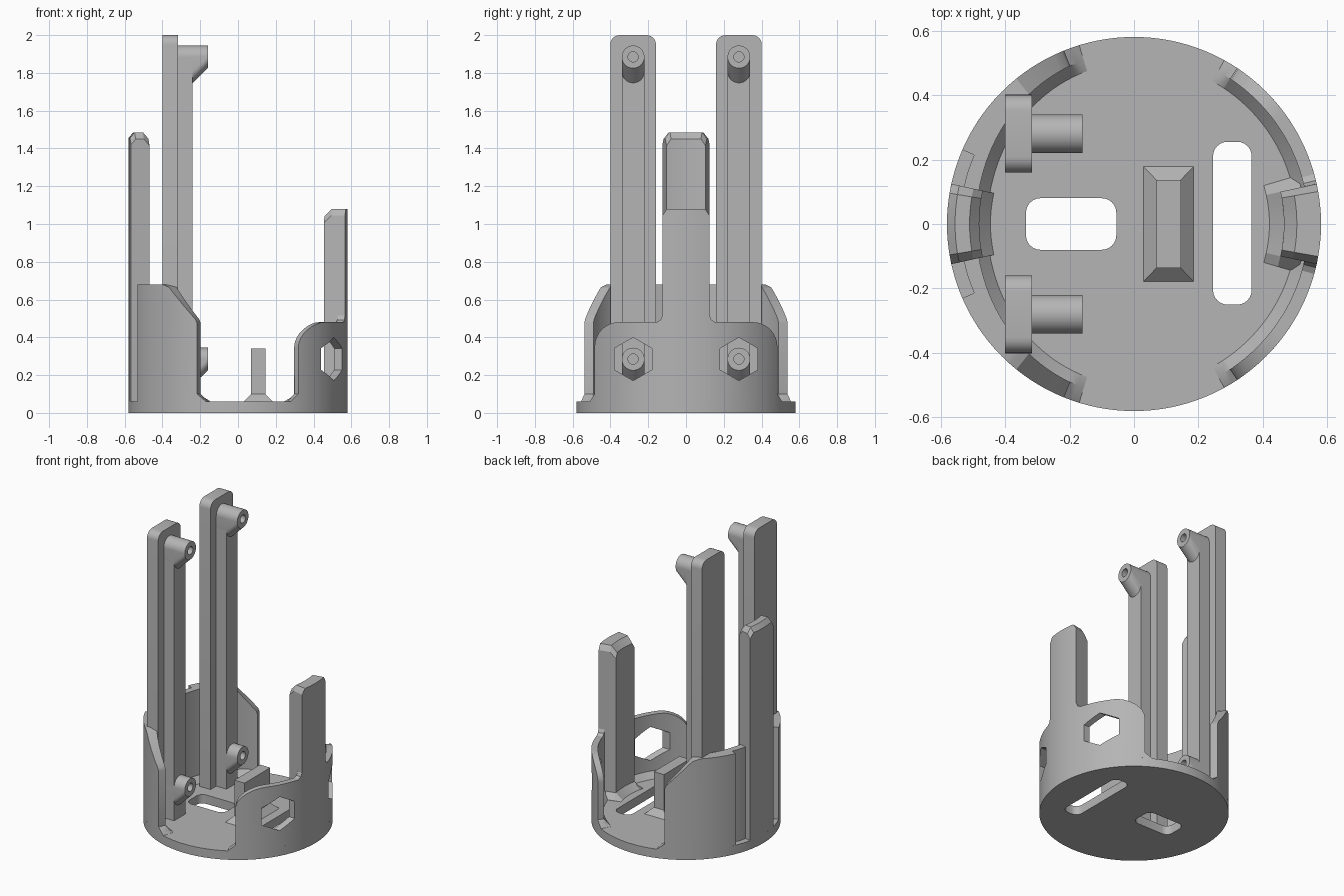
import bpy, bmesh
from math import sin, cos, asin, acos, pi, radians, degrees
from mathutils import Vector

cube = bpy.data.objects.get("Cube")
if cube:
    bpy.data.objects.remove(cube, do_unlink=True)

grey = bpy.data.materials.new("plain grey")
grey.use_nodes = True
grey.diffuse_color = (0.46, 0.46, 0.46, 1)
grey.node_tree.nodes["Principled BSDF"].inputs["Base Color"].default_value = (0.46, 0.46, 0.46, 1)

R, FLOOR = 0.58, 0.06


def finish(name, bm):
    bmesh.ops.remove_doubles(bm, verts=bm.verts, dist=1e-5)
    bmesh.ops.recalc_face_normals(bm, faces=bm.faces)
    mesh = bpy.data.meshes.new(name)
    bm.to_mesh(mesh)
    bm.free()
    mesh.materials.append(grey)
    ob = bpy.data.objects.new(name, mesh)
    bpy.context.collection.objects.link(ob)
    return ob


def loft(name, rings):
    """Skin a row of equal point rings and cap both ends."""
    bm = bmesh.new()
    rows = [[bm.verts.new(p) for p in ring] for ring in rings]
    n = len(rows[0])
    for a, b in zip(rows, rows[1:]):
        for i in range(n):
            j = (i + 1) % n
            bm.faces.new((a[i], a[j], b[j], b[i]))
    bm.faces.new(rows[0])
    bm.faces.new(rows[-1])
    return finish(name, bm)


def circle(cu, cv, r, n, start=0.0):
    return [(cu + r * cos(start + 2 * pi * i / n), cv + r * sin(start + 2 * pi * i / n)) for i in range(n)]


def rounded(u0, u1, v0, v1, r, corners=(1, 1, 1, 1), n=6):
    """Rectangle outline with chosen corners rounded, counted from upper right."""
    pts = []
    spots = [(u1, v1, -1, -1), (u0, v1, 1, -1), (u0, v0, 1, 1), (u1, v0, -1, 1)]
    for k, (u, v, su, sv) in enumerate(spots):
        if not corners[k]:
            pts.append((u, v))
            continue
        for i in range(n + 1):
            a = (k + i / n) * pi / 2
            pts.append((u + su * r + r * cos(a), v + sv * r + r * sin(a)))
    return pts


def prism_x(name, outline, x0, x1):
    return loft(name, [[(x, y, z) for y, z in outline] for x in (x0, x1)])


def prism_z(name, outline, z0, z1):
    return loft(name, [[(x, y, z) for x, y in outline] for z in (z0, z1)])


def cut(ob, cutter):
    cutter.hide_render = True
    mod = ob.modifiers.new("cut", "BOOLEAN")
    mod.operation, mod.solver, mod.object = "DIFFERENCE", "EXACT", cutter
    bpy.context.view_layer.objects.active = ob
    bpy.ops.object.modifier_apply(modifier=mod.name)
    bpy.data.objects.remove(cutter, do_unlink=True)


def sweep(name, side, keys, profile):
    """Sweep a radial profile around the rim, mirrored about the x axis.
    keys: (angle, top height, variant); side: +1 for right of centre, -1 for left."""
    half = [keys[0]]
    for (a0, t0, v0), (a1, t1, v1) in zip(keys, keys[1:]):
        n = max(1, round((a1 - a0) / 2.8))
        for i in range(1, n + 1):
            f = i / n
            half.append((a0 + (a1 - a0) * f, t0 + (t1 - t0) * f, v1 if i == n else v0))
    full = [(-a, t, v) for a, t, v in reversed(half)] + half[1:]
    return loft(name, [[(side * r * cos(radians(a)), r * sin(radians(a)), z)
                        for r, z in profile(a, t, v)] for a, t, v in full])


# Round base plate with two slots
base = prism_z("base_plate", circle(0, 0, R, 128), 0, FLOOR)
cut(base, prism_z("slot_cutter", rounded(-0.335, -0.055, -0.08, 0.08, 0.045), -0.1, 0.2))
cut(base, prism_z("slot_cutter", rounded(0.245, 0.365, -0.25, 0.255, 0.045), -0.1, 0.2))


# Tall wall on the left side of the plan, with a shallow outer recess
def tall_profile(a, top, recessed):
    inner = 0.535 - 0.045 * cos(radians(a)) ** 2
    outer = 0.54 if recessed else R
    return [(outer, FLOOR), (outer, top), (inner, top),
            (inner, min(0.1, top)), (inner - 0.035, FLOOR)]


def angle_x(x):
    return degrees(acos(x / R))


def angle_y(y):
    return degrees(asin(y / R))


recess = angle_y(0.23)
sweep("tall_wall", -1, [
    (0, 0.68, True), (recess, 0.68, True), (recess, 0.68, False),
    (angle_x(0.40), 0.68, False), (angle_x(0.365), 0.665, False),
    (angle_x(0.225), 0.495, False), (angle_x(0.217), 0.475, False),
    (angle_x(0.217), 0.1, False), (angle_x(0.17), FLOOR + 0.001, False)], tall_profile)


# Low wall opposite, with rounded shoulders and hexagonal openings
def low_profile(a, top, _):
    return [(R, FLOOR), (R, top), (0.54, top), (0.54, min(0.1, top)), (0.505, FLOOR)]


low_keys = [(0, 0.515, 0), (angle_y(0.125), 0.515, 0), (angle_y(0.135), 0.492, 0),
            (angle_y(0.155), 0.48, 0)]
for i in range(9):
    t = i / 8 * pi / 2
    low_keys.append((angle_y(0.355 + 0.129 * sin(t)), 0.35 + 0.13 * cos(t), 0))
low_keys += [(angle_x(0.32), 0.1, 0), (angle_x(0.28), FLOOR + 0.001, 0)]
low_wall = sweep("low_wall", 1, low_keys, low_profile)
for s in (-1, 1):
    cut(low_wall, prism_x("hex_cutter", circle(s * 0.28, 0.285, 0.114, 6, pi / 2), 0.2, 0.8))


# Upright tongues rising from the two walls
def tongue_profile(a, top, _):
    return [(R, FLOOR), (R, top - 0.03), (0.555, top), (0.51, top),
            (0.48, top - 0.035), (0.48, 0.1), (0.445, FLOOR)]


def short_tongue_profile(a, top, _):
    return [(R, FLOOR), (R, top), (0.505, top), (0.465, top - 0.04), (0.465, 0.1), (0.42, FLOOR)]


sweep("tall_tongue", -1, [(0, 1.485, 0), (9.5, 1.485, 0), (12.4, 1.45, 0)], tongue_profile)
sweep("short_tongue", 1, [(0, 1.08, 0), (10, 1.08, 0), (12.4, 1.045, 0)], short_tongue_profile)


# Flared foot of the short tongue
def foot_profile(a, top, _):
    return [(0.53, FLOOR), (0.53, top), (0.465, top), (0.42, FLOOR)]


sweep("tongue_foot", 1, [(0, 0.1, 0), (12.4, 0.1, 0), (16.5, FLOOR + 0.001, 0)], foot_profile)

# Central fin with a flared foot
rings = []
for hx, hy, z in ((0.078, 0.178, FLOOR), (0.038, 0.137, 0.1), (0.038, 0.137, 0.34)):
    rings.append([(0.107 + u * hx, v * hy, z) for u, v in ((-1, -1), (1, -1), (1, 1), (-1, 1))])
loft("centre_fin", rings)


# Screw boss: round end leaning into a gusset below, with a pilot hole
def boss(name, y, z):
    bm = bmesh.new()
    for x, dz in ((-0.16, 0), (-0.235, 0), (-0.32, 0), (-0.24, -0.078), (-0.32, -0.078)):
        for p in circle(y, z + dz, 0.06, 32):
            bm.verts.new((x, *p))
    hull = bmesh.ops.convex_hull(bm, input=bm.verts)
    bmesh.ops.delete(bm, geom=list({g for g in hull["geom_interior"] + hull["geom_unused"]
                                    if isinstance(g, bmesh.types.BMVert)}), context="VERTS")
    bmesh.ops.dissolve_limit(bm, angle_limit=0.01, verts=bm.verts, edges=bm.edges)
    ob = finish(name, bm)
    cut(ob, prism_x("pilot_cutter", circle(y, z, 0.027, 20), -0.24, -0.1))


# Pair of tall posts with ribs and bosses
for s, word in ((-1, "front"), (1, "back")):
    y = s * 0.28
    prism_x(word + "_post", rounded(y - 0.121, y + 0.121, FLOOR - 0.01, 2.0, 0.05, (1, 1, 0, 0)),
            -0.40, -0.317)
    prism_x(word + "_rib", rounded(y - 0.06, y + 0.06, FLOOR - 0.01, 1.885, 0, (0, 0, 0, 0)),
            -0.32, -0.24)
    boss(word + "_upper_boss", y, 1.885)
    boss(word + "_lower_boss", y, 0.285)

# Smooth the curved surfaces while keeping edges crisp
for ob in list(bpy.context.collection.objects):
    if ob.type == "MESH" and ob.data.materials and ob.data.materials[0] == grey:
        bpy.ops.object.select_all(action="DESELECT")
        ob.select_set(True)
        bpy.context.view_layer.objects.active = ob
        bpy.ops.object.shade_smooth_by_angle(angle=radians(25))
